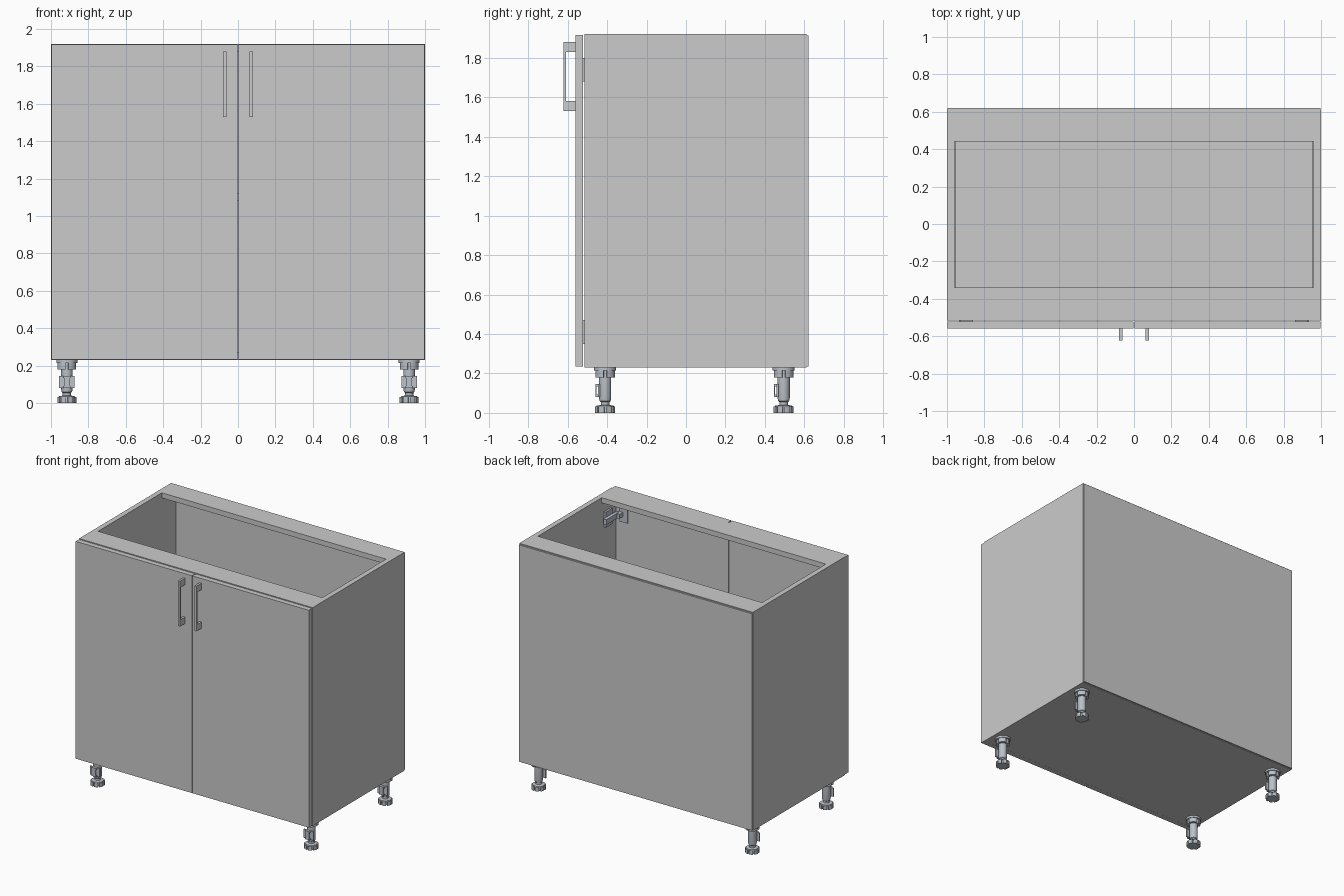
import bpy, bmesh, math
from mathutils import Matrix, Vector

if "Cube" in bpy.data.objects:
    bpy.data.objects.remove(bpy.data.objects["Cube"])

steel = bpy.data.materials.new("steel_grey")
steel.diffuse_color = (0.5, 0.54, 0.59, 1)
steel.use_nodes = True
steel.node_tree.nodes["Principled BSDF"].inputs["Base Color"].default_value = steel.diffuse_color


def add_box(bm, x, y, z):
    """Box from (min, max) pairs."""
    c = Vector([(a[0] + a[1]) / 2 for a in (x, y, z)])
    s = [abs(a[1] - a[0]) for a in (x, y, z)]
    bmesh.ops.create_cube(bm, size=1, matrix=Matrix.Translation(c) @ Matrix.Diagonal((*s, 1)))


def add_lathe(bm, profile, seg=24):
    """Closed solid turned about z from (radius, z) pairs."""
    rings = [[bm.verts.new((r * math.cos(2 * math.pi * i / seg), r * math.sin(2 * math.pi * i / seg), z))
              for i in range(seg)] for r, z in profile]
    for a, b in zip(rings, rings[1:]):
        for i in range(seg):
            j = (i + 1) % seg
            bm.faces.new((a[i], a[j], b[j], b[i]))
    bm.faces.new(rings[0][::-1])
    bm.faces.new(rings[-1])


def add_notched_disc(bm, r, depth, notches, half_angle, z0, z1):
    """Disc with square notches cut around its rim."""
    pts = []
    for k in range(notches):
        a = 2 * math.pi * k / notches
        b = 2 * math.pi * (k + 1) / notches
        pts += [(r - depth, a - half_angle), (r - depth, a + half_angle)]
        lo, hi = a + half_angle, b - half_angle
        n = max(2, round((hi - lo) / 0.26))
        pts += [(r, lo + (hi - lo) * i / n) for i in range(n + 1)]
    low = [bm.verts.new((q * math.cos(t), q * math.sin(t), z0)) for q, t in pts]
    face = bm.faces.new(low)
    new = bmesh.ops.extrude_face_region(bm, geom=[face], use_keep_orig=True)["geom"]
    for v in new:
        if isinstance(v, bmesh.types.BMVert):
            v.co.z = z1


def finish(name, bm, mat=None, smooth=False):
    bmesh.ops.recalc_face_normals(bm, faces=bm.faces)
    me = bpy.data.meshes.new(name)
    bm.to_mesh(me)
    bm.free()
    ob = bpy.data.objects.new(name, me)
    bpy.context.collection.objects.link(ob)
    if mat:
        me.materials.append(mat)
    if smooth:
        bpy.ops.object.select_all(action='DESELECT')
        ob.select_set(True)
        bpy.context.view_layer.objects.active = ob
        bpy.ops.object.shade_smooth_by_angle(angle=math.radians(30))
    return ob


def panel(name, x, y, z):
    bm = bmesh.new()
    add_box(bm, x, y, z)
    return finish(name, bm)


# Carcass
panel("bottom_panel", (-1, 1), (-0.515, 0.61), (0.23, 0.27))
panel("back_panel", (-0.998, 0.998), (0.61, 0.62), (0.234, 1.912))
panel("shelf", (-0.958, 0.958), (-0.49, 0.608), (1.08, 1.12))
panel("front_top_rail", (-0.96, 0.96), (-0.515, -0.34), (1.88, 1.92))
panel("back_top_rail", (-0.96, 0.96), (0.44, 0.61), (1.88, 1.92))

for s, side in ((-1, "left"), (1, "right")):
    panel(side + "_side_panel", (s * 0.96, s), (-0.515, 0.61), (0.27, 1.92))
    # Doors with a narrow gap between them
    panel(side + "_door", (s * 0.003, s * 0.998), (-0.56, -0.521), (0.234, 1.916))

    # Bow handle: grip bar and two posts
    bm = bmesh.new()
    hx = (s * 0.062, s * 0.079)
    add_box(bm, hx, (-0.622, -0.608), (1.53, 1.88))
    for z in (1.53, 1.83):
        add_box(bm, hx, (-0.608, -0.56), (z, z + 0.05))
    finish(side + "_handle", bm)

    # Concealed hinges: wall plate, arm, knuckle and door cup
    for z, level in ((1.74, "upper"), (0.41, "lower")):
        bm = bmesh.new()
        add_box(bm, (s * 0.945, s * 0.96), (-0.45, -0.37), (z - 0.06, z + 0.06))
        add_box(bm, (s * 0.92, s * 0.945), (-0.49, -0.34), (z - 0.02, z + 0.02))
        add_box(bm, (s * 0.90, s * 0.935), (-0.521, -0.47), (z - 0.017, z + 0.017))
        add_box(bm, (s * 0.86, s * 0.93), (-0.521, -0.513), (z - 0.06, z + 0.06))
        finish(f"{side}_{level}_hinge", bm, steel)

# Adjustable leg: notched foot, turned stem, slotted collar, plinth clip
bm = bmesh.new()
add_notched_disc(bm, 0.051, 0.012, 8, 0.1, 0, 0.032)
add_lathe(bm, [(0.046, 0.03), (0.044, 0.036), (0.022, 0.04), (0.022, 0.055), (0.028, 0.06),
               (0.031, 0.075), (0.031, 0.182)])
add_notched_disc(bm, 0.05, 0.014, 4, 0.17, 0.18, 0.216)
add_lathe(bm, [(0.056, 0.214), (0.056, 0.23)])
add_box(bm, (-0.042, 0.042), (-0.036, -0.026), (0.08, 0.146))
for z in (0.08, 0.134):
    add_box(bm, (-0.02, 0.02), (-0.048, -0.03), (z, z + 0.012))
add_box(bm, (-0.016, 0.016), (-0.05, -0.044), (0.08, 0.146))
leg = finish("front_left_leg", bm, steel, smooth=True)
leg.location = (-0.915, -0.41, 0)
for name, x, y in (("front_right_leg", 0.915, -0.41), ("back_left_leg", -0.915, 0.495),
                   ("back_right_leg", 0.915, 0.495)):
    copy = leg.copy()
    copy.name = name
    copy.location = (x, y, 0)
    bpy.context.collection.objects.link(copy)
